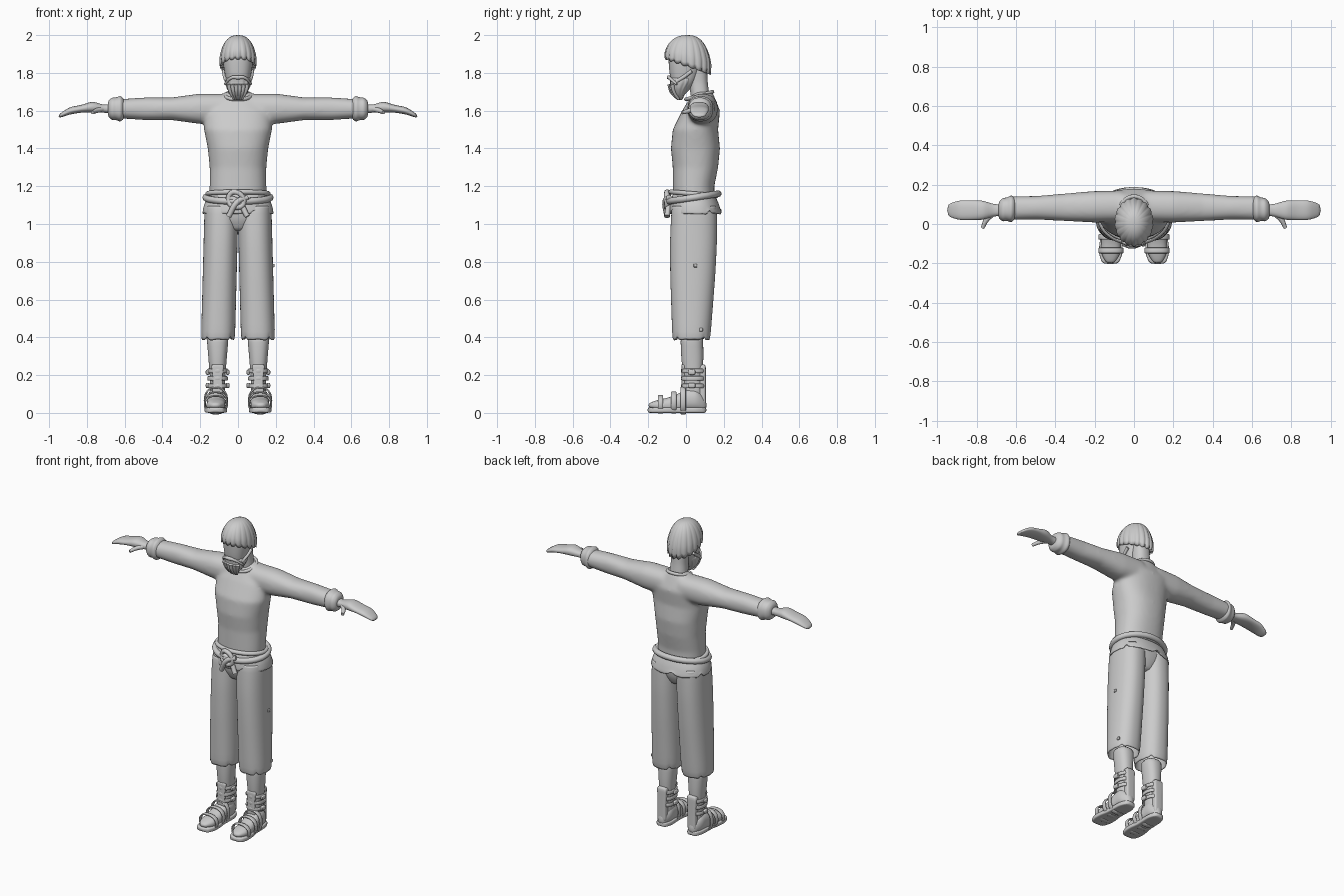
import bpy, bmesh, math, random
from math import sin, cos, pi
from mathutils import Vector

random.seed(4)
cube = bpy.data.objects.get("Cube")
if cube:
    bpy.data.objects.remove(cube)

grey = (0.6, 0.6, 0.6, 1)
clay = bpy.data.materials.new("light grey")
clay.use_nodes = True
clay.diffuse_color = grey
clay.node_tree.nodes["Principled BSDF"].inputs["Base Color"].default_value = grey


def finish(name, data, mirror=False):
    """Link an object with the shared material, optionally mirrored left to right."""
    obj = bpy.data.objects.new(name, data)
    bpy.context.collection.objects.link(obj)
    data.materials.append(clay)
    if mirror:
        obj.modifiers.new("Mirror", "MIRROR")
    return obj


def to_mesh(name, bm):
    bmesh.ops.recalc_face_normals(bm, faces=bm.faces)
    for face in bm.faces:
        face.smooth = True
    mesh = bpy.data.meshes.new(name)
    bm.to_mesh(mesh)
    bm.free()
    return mesh


def bridge(bm, rows):
    """Fill quads between neighbouring closed rows of vertices."""
    for low, high in zip(rows, rows[1:]):
        for i in range(len(low)):
            bm.faces.new((low[i - 1], low[i], high[i], high[i - 1]))


def sample(values, t):
    """Read an evenly spaced list of values at a fraction of its length."""
    at = t * (len(values) - 1)
    i = min(int(at), len(values) - 1)
    j = min(i + 1, len(values) - 1)
    return values[i] + (values[j] - values[i]) * (at - i)


def power(c, square):
    return math.copysign(abs(c) ** (2 / square), c)


def loft(bm, start, end, width, depth, bend=(0,), axis="z", sides=24, steps=8,
         square=2.3, caps=True, ragged=0, ribs=0):
    """Skin a tube whose width, depth and sideways bend vary from start to end."""
    along = "xyz".index(axis)
    across, deep = [i for i in range(3) if i != along]
    rows = []
    for k in range(steps + 1):
        t = k / steps
        row = []
        for i in range(sides):
            a = 2 * pi * i / sides
            rib = 1 + ribs * cos(a * sides / 4)
            p = Vector(start).lerp(Vector(end), t)
            p[across] += sample(width, t) * rib * power(cos(a), square)
            p[deep] += sample(depth, t) * rib * power(sin(a), square) + sample(bend, t)
            if k == 0 and ragged:
                p[along] += ragged * (random.uniform(0, 0.3) + (i % 11 == 5))
            row.append(bm.verts.new(p))
        rows.append(row)
    bridge(bm, rows)
    if caps:
        bm.faces.new(rows[0])
        bm.faces.new(rows[-1])


def shape(name, *ends, mirror=False, thick=0, **profile):
    bm = bmesh.new()
    loft(bm, *ends, **profile)
    obj = finish(name, to_mesh(name, bm), mirror)
    if thick:
        obj.modifiers.new("Thickness", "SOLIDIFY").thickness = thick
    smooth = obj.modifiers.new("Smooth", "SUBSURF")
    smooth.levels = smooth.render_levels = 1


def cord(name, points, radius, cyclic=False, mirror=False, taper=1):
    """Round cord through the points, narrowing to the taper."""
    curve = bpy.data.curves.new(name, "CURVE")
    curve.dimensions = "3D"
    curve.bevel_depth, curve.bevel_resolution, curve.resolution_u = radius, 3, 6
    curve.use_fill_caps = True
    spline = curve.splines.new("BEZIER")
    spline.bezier_points.add(len(points) - 1)
    for i, point in enumerate(spline.bezier_points):
        point.co = points[i]
        point.handle_left_type = point.handle_right_type = "AUTO"
        point.radius = 1 + (taper - 1) * i / (len(points) - 1)
    spline.use_cyclic_u = cyclic
    finish(name, curve, mirror)


def hoop(name, y, z, width, depth, radius, tilt):
    """Oval cord around the body, raised at the back by the tilt."""
    angles = [pi * i / 8 for i in range(16)]
    cord(name, [(width * cos(a), y + depth * sin(a), z + tilt * sin(a)) for a in angles],
         radius, cyclic=True)


# Tunic: torso and both sleeves fused into one skin
bm = bmesh.new()
loft(bm, (0, 0, 1.1), (0, 0, 1.7), width=[.15, .15, .15, .16, .18, .18, .06],
     depth=[.11, .11, .12, .13, .12, .1, .05], bend=[.04, .04, .05, .05, .05, .08, .09],
     sides=40, steps=24)
for side in (1, -1):
    loft(bm, (side * .06, .09, 1.61), (side * .64, .08, 1.61), axis="x",
         width=[.08, .08, .07, .06, .06], depth=[.08, .08, .06, .06, .05], sides=40, steps=24)
tunic = finish("tunic", to_mesh("tunic", bm))
fuse = tunic.modifiers.new("Fuse", "REMESH")
fuse.mode, fuse.voxel_size, fuse.use_smooth_shade = "VOXEL", .01, True
tunic.modifiers.new("Relax", "SMOOTH").iterations = 12

# Rolled cuffs, collar and torn hem
shape("cuff", (.6, .08, 1.61), (.69, .07, 1.61), axis="x", mirror=True,
      width=[.05, .07, .06, .06, .04], depth=[.05, .07, .06, .06, .04])
hoop("collar", y=.07, z=1.68, width=.07, depth=.07, radius=.01, tilt=.02)
shape("hem", (0, .05, 1.05), (0, .04, 1.16), width=[.19, .18, .15], depth=[.14, .13, .11],
      sides=60, steps=4, caps=False, ragged=.03, thick=.01)

# Hands
shape("hand", (.65, .07, 1.6), (.95, .07, 1.6), axis="x", mirror=True, steps=10,
      width=[.03, .03, .05, .05, .05, .03], depth=[.03, .02, .03, .02, .02, .01],
      bend=[.01, .01, .02, .01, 0, -.03])
cord("thumb", [(.71, .06, 1.61), (.75, .02, 1.6), (.77, -.02, 1.59)], .016, mirror=True, taper=.6)

# Rope belt, knot and hanging ends
hoop("rope_belt", y=.04, z=1.14, width=.17, depth=.13, radius=.018, tilt=.02)
hoop("rope_wrap", y=.04, z=1.16, width=.16, depth=.12, radius=.013, tilt=-.01)
cord("knot_loop", [(-.05, -.09, 1.13), (-.02, -.1, 1.17), (.03, -.1, 1.11), (-.02, -.1, 1.09)],
     .014, cyclic=True)
for side in (1, -1):
    cord("rope_end", [(side * .05, -.09, 1.14), (0, -.1 - .01 * side, 1.12), (side * -.05, -.1, 1.04)], .015)

# Trousers with torn cuffs and small holes on one leg
shape("hips", (0, .04, .96), (0, .04, 1.13), width=[.06, .13, .17, .16], depth=[.08, .11, .12, .11], sides=32)
shape("trouser_leg", (.106, .028, .38), (.087, .044, 1.1), width=[.09], depth=[.1, .11, .12, .125, .12],
      sides=44, caps=False, ragged=.02, thick=.01, mirror=True)
for y, z in ((.05, .78), (.08, .44)):
    shape("trouser_hole", (.18, y, z), (.195, y, z), axis="x", width=[.01], depth=[.01], square=6, steps=1)

# Lower legs and feet
shape("shin", (.108, .04, .06), (.108, .03, .42), mirror=True,
      width=[.04, .04, .05, .06], depth=[.05, .05, .06, .06])
shape("foot", (.11, .11, .04), (.12, -.2, .04), axis="y", mirror=True, steps=12,
      width=[.02, .05, .05, .05, .05, .05, .02], depth=[.03, .06, .06, .05, .04, .03, .01],
      bend=[0, .03, .03, .01, 0, 0, 0])

# Sandals: soles, straps, tongue, heel guard and buckles
shape("sole", (.11, .11, .015), (.12, -.205, .015), axis="y", mirror=True, steps=12, square=5,
      width=[.03, .05, .05, .05, .06, .06, .04], depth=[.015])
for y, z, high in ((-.12, .045, .04), (-.05, .055, .05), (0, .065, .065)):
    shape("foot_strap", (.117, y, z), (.117, y - .03, z), axis="y", mirror=True,
          width=[.055], depth=[high], steps=2, caps=False, thick=-.01)
for z in (.13, .17, .21):
    shape("ankle_strap", (.108, .038, z), (.108, .038, z + .025), mirror=True,
          width=[.045], depth=[.055], steps=2, caps=False, thick=-.01)
shape("tongue", (.108, -.015, .1), (.108, -.015, .26), width=[.03, .025, .035], depth=[.01],
      square=4, mirror=True)
shape("heel_guard", (.108, .085, .03), (.108, .085, .26), width=[.03, .03, .035], depth=[.02],
      square=4, mirror=True)
for x in (.055, .161):
    for z in (.13, .2):
        shape("buckle", (x, .03, z), (x, .03, z + .03), width=[.01], depth=[.02],
              square=5, steps=2, mirror=True)

# Head and neck
shape("neck", (0, .08, 1.64), (0, .05, 1.86), width=[.06, .05, .055], depth=[.05, .05, .06])
shape("head", (0, -.03, 1.68), (0, 0, 1.96), width=[.02, .06, .07, .08, .08, .06],
      depth=[.02, .06, .08, .09, .1, .07], bend=[0, .01, .01, .01, .01, 0], square=2.4)

# Beard, moustache and sideburns
shape("beard", (0, -.03, 1.655), (0, -.02, 1.78), width=[.01, .04, .06, .07, .07],
      depth=[.01, .03, .05, .06, .07], bend=[0, -.01, -.01, 0, 0], sides=60, ribs=.03)
for x in (.01, .03, .05):
    cord("beard_lock", [(x, -.09 + x / 3, 1.74), (x * .8, -.08 + x / 3, 1.7), (x * .4, -.04, 1.66)],
         .012, mirror=True, taper=.6)
cord("moustache", [(0, -.09, 1.776), (.03, -.09, 1.776), (.07, -.05, 1.74)], .012, mirror=True, taper=.5)
cord("sideburn", [(.06, -.05, 1.755), (.07, -.01, 1.78), (.075, .03, 1.81)], .01, mirror=True)

# Hair: bowl cut of radiating locks, longer at the back, tucked in below
bm = bmesh.new()
rows = []
for k in range(-1, 13):
    t = max(k, 0) / 12
    row = []
    for i in range(108):
        a = 2 * pi * i / 108
        lock = abs(sin(9 * a))
        r = cos(t * pi / 2) ** .8 * (.9 + min(.06, t / 3) + .07 * lock ** .6 * (1 - t / 2))
        low = 1.84 - .04 * sin(a) - .01 * lock
        if k < 0:
            r, low = r * .75, low + .01
        z = low + (2 - low) * sin(t * pi / 2)
        row.append(bm.verts.new((.1 * r * cos(a), .01 + .125 * r * sin(a), z)))
    rows.append(row)
bridge(bm, rows)
bmesh.ops.remove_doubles(bm, verts=rows[-1], dist=.001)
finish("hair", to_mesh("hair", bm))
